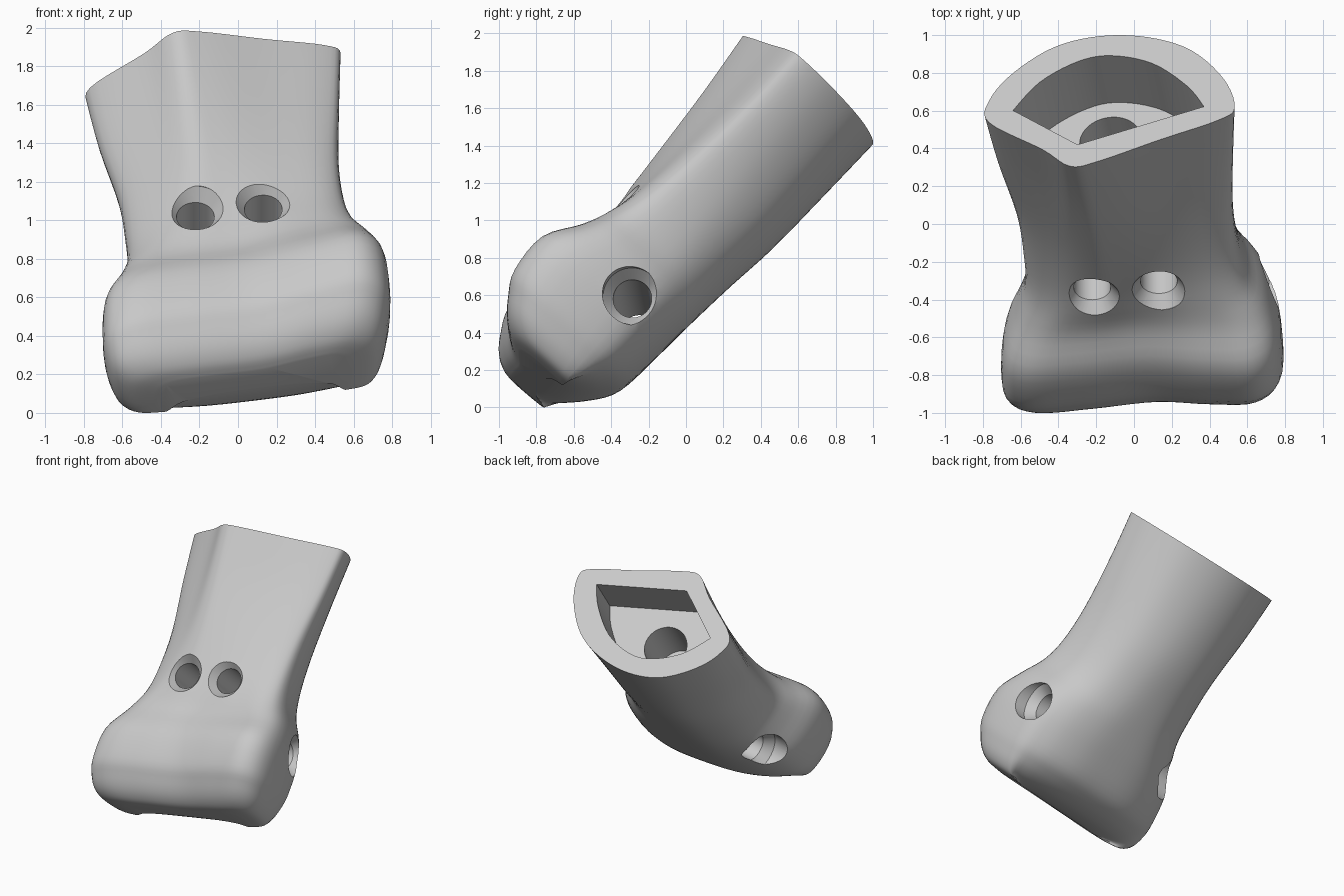
import bpy, bmesh
from math import radians, cos, sin, tau
from mathutils import Vector, Matrix

cube = bpy.data.objects.get("Cube")
if cube:
    bpy.data.objects.remove(cube)

# Local frame: U across, V front to back, N up the leaning shaft
N = Vector((-0.142, 0.652, 0.745)).normalized()
U = (Vector((1, 0, 0)) - N * N.x).normalized()
V = N.cross(U)
ORIGIN = Vector((0.063, -0.426, 0.385))
FRAME = Matrix((U, V, N)).transposed().to_4x4()
FRAME.translation = ORIGIN
TOP = 1.712

bone_grey = bpy.data.materials.new("bone_grey")
bone_grey.use_nodes = True
GREY = (0.58, 0.58, 0.58, 1)
bone_grey.diffuse_color = GREY
bone_grey.node_tree.nodes["Principled BSDF"].inputs["Base Color"].default_value = GREY


def smooth(points, steps, closed):
    """Pass a smooth curve through points of any dimension."""
    pts = [Vector(p) for p in points]
    n = len(pts)
    pick = (lambda i: pts[i % n]) if closed else (lambda i: pts[max(0, min(n - 1, i))])
    out = []
    for i in range(n if closed else n - 1):
        a, b, c, d = (pick(i + k) for k in (-1, 0, 1, 2))
        for k in range(steps):
            t = k / steps
            out.append(0.5 * (2 * b + (c - a) * t + (2 * a - 5 * b + 4 * c - d) * t * t
                              + (3 * b - a - 3 * c + d) * t ** 3))
    if not closed:
        out.append(pts[-1])
    return out


def loft(name, rings):
    """Skin a stack of equal rings, cap both ends, and place in the bone frame."""
    bm = bmesh.new()
    rows = [[bm.verts.new(FRAME @ Vector(p)) for p in ring] for ring in rings]
    n = len(rows[0])
    for lo, hi in zip(rows, rows[1:]):
        for i in range(n):
            j = (i + 1) % n
            bm.faces.new((lo[i], lo[j], hi[j], hi[i]))
    bm.faces.new(rows[0])
    bm.faces.new(rows[-1])
    bmesh.ops.recalc_face_normals(bm, faces=bm.faces)
    mesh = bpy.data.meshes.new(name)
    bm.to_mesh(mesh)
    bm.free()
    mesh.materials.append(bone_grey)
    obj = bpy.data.objects.new(name, mesh)
    bpy.context.collection.objects.link(obj)
    return obj


def drill(name, start, direction, profile, sides=48):
    """Round cutter from start along direction; profile lists (depth, radius)."""
    turn = Vector(direction).to_track_quat("Z", "Y")
    return loft(name, [[Vector(start) + turn @ Vector((r * cos(tau * k / sides),
                                                       r * sin(tau * k / sides), d))
                        for k in range(sides)] for d, r in profile])


# Cross-section outlines: kinked half disc at the cut, broad condyles at the joint
SHAFT = [(-.02, -.97), (.45, -.74), (.88, -.54), (1, -.38), (.92, .05), (.68, .6), (.36, .9),
         (0, 1), (-.4, .88), (-.75, .5), (-.95, .08), (-.96, -.26), (-.5, -.72), (-.26, -1)]
JOINT = [(0, -.87), (.45, -1), (.82, -1.05), (1, -.75), (.96, 0), (.77, .6), (.42, .93),
         (0, 1), (-.42, .93), (-.77, .6), (-.96, 0), (-1, -.6), (-.84, -.84), (-.45, -.87)]

# Height, joint blend, width at -x, width at +x
WIDTHS = [(TOP, 0, .62, .72), (1.35, .1, .6, .66), (.95, .3, .555, .6), (.65, .5, .56, .585),
          (.45, .7, .58, .61), (.28, .9, .65, .68), (.08, 1, .75, .72), (-.15, 1, .79, .71),
          (-.27, 1, .785, .68), (-.36, 1, .75, .64), (-.415, 1, .67, .58), (-.435, 1, .54, .47)]
# Front and back depth of the same sections
DEPTHS = [(.49, .405), (.46, .39), (.445, .37), (.44, .335), (.45, .315), (.475, .3),
          (.565, .285), (.56, .26), (.5, .185), (.43, .08), (.35, -.03), (.27, -.1)]


def section(row):
    (h, blend, left, right), (front, back) = row
    pts = []
    for a, b in zip(SHAFT, JOINT):
        p = Vector(a).lerp(Vector(b), blend)
        x = p.x * (right if p.x > 0 else left)
        y = p.y * (back if p.y > 0 else front)
        pts.append((x, y, h + 0.02 * x * blend))
    return smooth(pts, 5, True)


controls = [section(row) for row in zip(WIDTHS, DEPTHS)]
columns = [smooth(col, 4, False) for col in zip(*controls)]
bone = loft("bone_end", list(zip(*columns)))

# Socket in the cut end, with a round bore in its floor
arc = smooth([(-.465, -.06), (-.323, .12), (-.12, .24), (.06, .26), (.28, .178),
              (.465, -.003), (.556, -.16)], 5, False)
outline = [tuple(p) for p in arc] + [(-.12, -.344)]
FLOOR = TOP - 0.38
cutters = [
    loft("socket_cutter", [[(x, y, h) for x, y in outline] for h in (FLOOR, TOP + 0.1)]),
    drill("bore_cutter", (0, 0, FLOOR), (0, 0, -1), [(-.1, .163), (.42, .163)]),
]

# Two blind countersunk holes in the front
for side, x in (("right", -.206), ("left", .15)):
    cutters.append(drill(side + "_front_hole_cutter", (x, -.415, .565), (0, 1, 0),
                         [(-.25, .15), (0, .15), (.07, .098), (.42, .098)]))
# One slanting cross hole, countersunk at both ends
cutters.append(drill("cross_hole_cutter", (.03, .06, .17), (1.26, -.18, -.04),
                     [(-.95, .155), (-.59, .155), (-.52, .103),
                      (.56, .103), (.63, .155), (.95, .155)]))

bpy.context.view_layer.objects.active = bone
for cutter in cutters:
    cutter.hide_render = True
    mod = bone.modifiers.new(cutter.name, "BOOLEAN")
    mod.operation = "DIFFERENCE"
    mod.solver = "EXACT"
    mod.object = cutter
    bpy.ops.object.modifier_apply(modifier=mod.name)
    bpy.data.objects.remove(cutter)

# Stand on the ground and shade
lowest = min(v.co.z for v in bone.data.vertices)
bone.data.transform(Matrix.Translation((0, 0, -lowest)))
bpy.ops.object.select_all(action="DESELECT")
bone.select_set(True)
bpy.ops.object.shade_smooth_by_angle(angle=radians(35))
